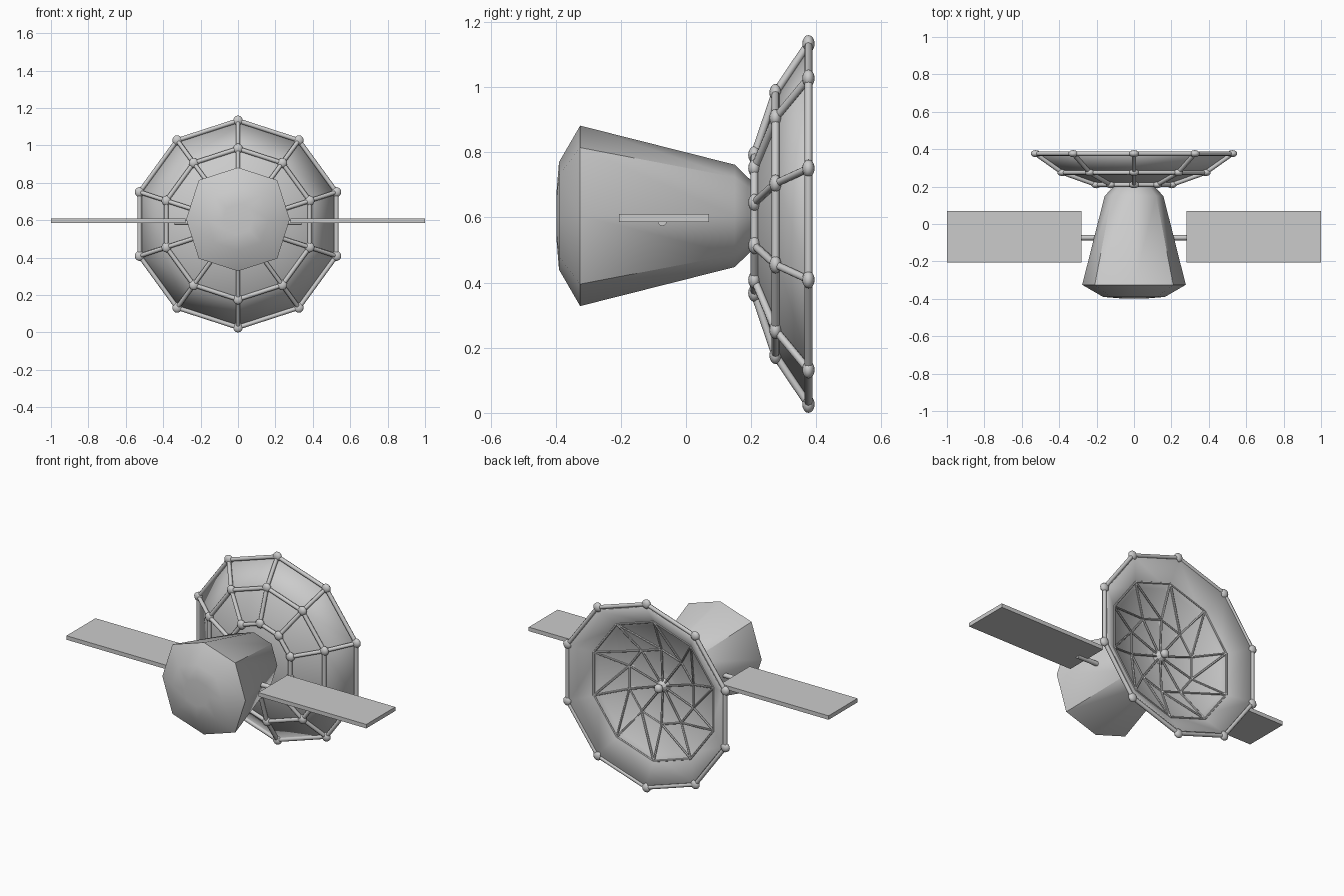
import bpy, math
from mathutils import Vector

if "Cube" in bpy.data.objects:
    bpy.data.objects.remove(bpy.data.objects["Cube"], do_unlink=True)

grey = bpy.data.materials.new("light grey")
grey.use_nodes = True
grey.diffuse_color = (0.6, 0.6, 0.6, 1)
grey.node_tree.nodes["Principled BSDF"].inputs["Base Color"].default_value = (0.6, 0.6, 0.6, 1)

DISH_Z, BODY_Z, SIDES = 0.58, 0.605, 10


def finish(name, angle=None):
    ob = bpy.context.object
    ob.name = name
    ob.data.materials.append(grey)
    if angle:
        bpy.ops.object.shade_smooth_by_angle(angle=math.radians(angle))
    return ob


def mesh_object(name, verts, faces, angle=None):
    me = bpy.data.meshes.new(name)
    me.from_pydata(verts, [], faces)
    ob = bpy.data.objects.new(name, me)
    bpy.context.collection.objects.link(ob)
    bpy.ops.object.select_all(action='DESELECT')
    bpy.context.view_layer.objects.active = ob
    ob.select_set(True)
    return finish(name, angle)


def rod(name, a, b, radius, sides=8):
    d = b - a
    bpy.ops.mesh.primitive_cylinder_add(vertices=sides, radius=radius, depth=d.length,
                                        location=(a + b) / 2,
                                        rotation=d.to_track_quat('Z', 'Y').to_euler())
    return finish(name, 50)


def ball(name, loc, scale):
    bpy.ops.mesh.primitive_uv_sphere_add(segments=10, ring_count=8, radius=1, location=loc)
    bpy.context.object.scale = scale
    return finish(name, 50)


def ring(r, y, z=DISH_Z, n=SIDES, diagonal=1.0):
    # n points around the y axis, starting at the top
    pts = []
    for i in range(n):
        a = 2 * math.pi * i / n
        k = r * (diagonal if i % 2 else 1)
        pts.append(Vector((k * math.sin(a), y, z + k * math.cos(a))))
    return pts


def loft(rings):
    n = len(rings[0])
    verts = [v for r in rings for v in r]
    faces = [(j * n + i, j * n + (i + 1) % n, (j + 1) * n + (i + 1) % n, (j + 1) * n + i)
             for j in range(len(rings) - 1) for i in range(n)]
    faces.append(tuple(range(n))[::-1])
    faces.append(tuple(range((len(rings) - 1) * n, len(rings) * n)))
    return verts, faces


# Faceted tapering body with a domed front
body_profile = [(0.08, -0.397), (0.165, -0.39), (0.277, -0.325), (0.157, 0.15), (0.118, 0.19), (0.1, 0.21)]
mesh_object("body", *loft([ring(r, y, BODY_Z, 8, 1.07) for r, y in body_profile]), angle=46)

# Dish bowl, a thin shell just inside the frame
dish_profile = [(0.08, 0.207), (0.21, 0.222), (0.395, 0.286), (0.54, 0.382)]
verts, faces = loft([ring(r, y) for r, y in dish_profile])
dish = mesh_object("dish", verts, faces[:-1], angle=30)
shell = dish.modifiers.new("thickness", 'SOLIDIFY')
shell.thickness = 0.006
shell.offset = 0

# Outer frame: three rings of nodes, joined by ring rods and ribs
frame = [ring(0.212, 0.21), ring(0.403, 0.275), ring(0.553, 0.376)]
for j, nodes in enumerate(frame):
    for i in range(SIDES):
        ball("frame_node", nodes[i], (0.027, 0.019, 0.027))
        rod("frame_ring_rod", nodes[i], nodes[(i + 1) % SIDES], 0.012)
        if j:
            rod("frame_rib", frame[j - 1][i], nodes[i], 0.012)

# Thin triangulated lattice lining the bowl
hub = Vector((0, 0.222, DISH_Z))
inner, outer = ring(0.225, 0.234), ring(0.42, 0.308)
for i in range(SIDES):
    k = (i + 1) % SIDES
    for a, b in ((hub, inner[i]), (inner[i], inner[k]), (inner[i], outer[i]),
                 (inner[i], outer[k]), (outer[i], outer[k])):
        rod("lattice_rod", a, b, 0.006, 6)

# Feed in the middle of the bowl
bpy.ops.mesh.primitive_cone_add(vertices=10, radius1=0.045, radius2=0.016, depth=0.05,
                                location=(0, 0.232, DISH_Z), rotation=(-math.pi / 2, 0, 0))
finish("feed_cone", 30)
ball("feed_tip", (0, 0.262, DISH_Z), (0.026, 0.022, 0.026))

# Solar wings on short arms
for side, sx in (("left", 1), ("right", -1)):
    bpy.ops.mesh.primitive_cube_add(size=1, location=(sx * 0.64, -0.068, 0.598))
    bpy.context.object.scale = (0.72, 0.276, 0.024)
    finish(side + "_wing")
    rod(side + "_wing_arm", Vector((sx * 0.1, -0.073, 0.588)),
        Vector((sx * 0.34, -0.073, 0.588)), 0.014, 12)
